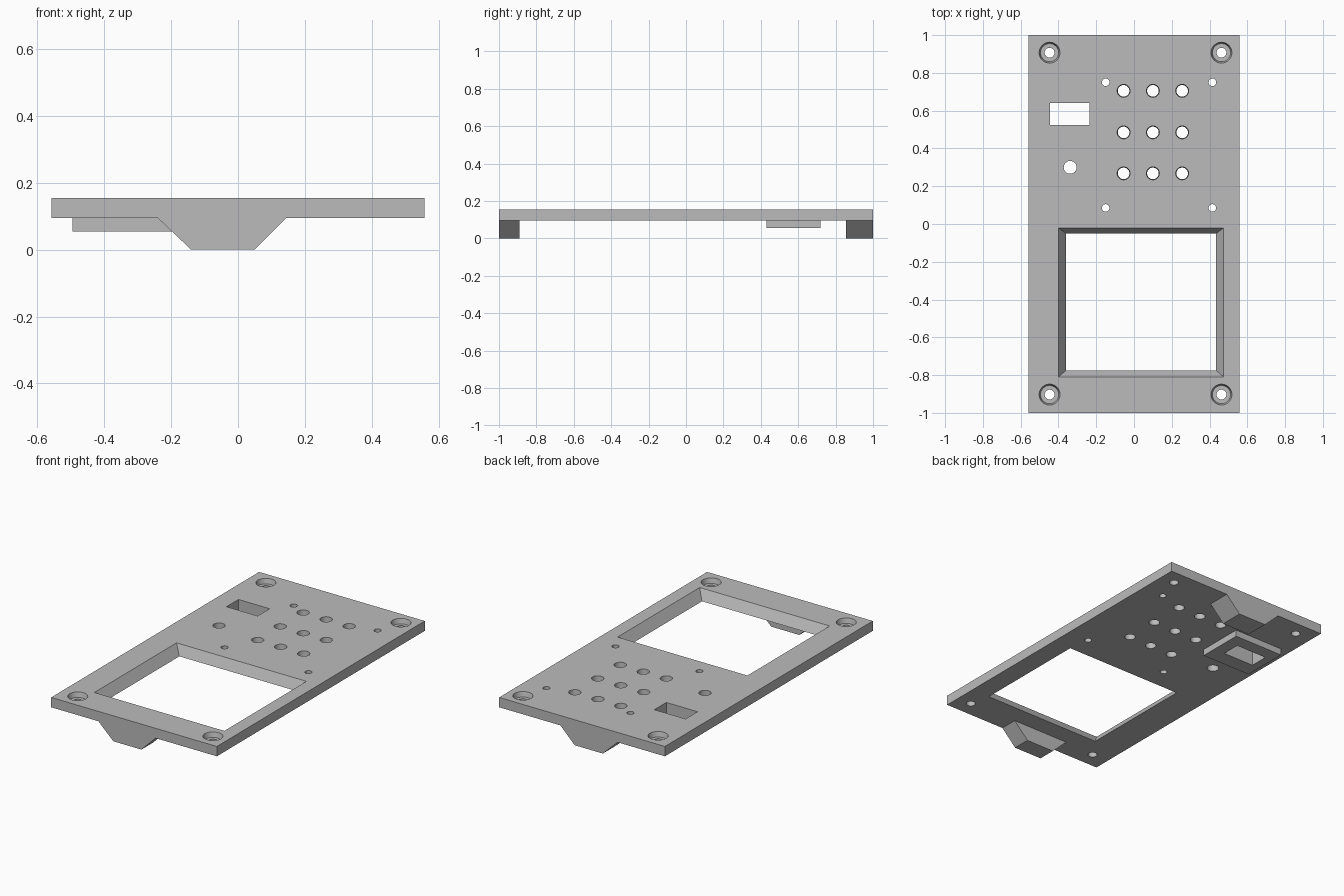
import bpy, bmesh, math

if "Cube" in bpy.data.objects:
    bpy.data.objects.remove(bpy.data.objects["Cube"], do_unlink=True)

TOP, UNDER = 0.155, 0.095

grey = bpy.data.materials.new("plain grey")
grey.use_nodes = True
grey.diffuse_color = (0.5, 0.5, 0.5, 1)
grey.node_tree.nodes["Principled BSDF"].inputs["Base Color"].default_value = (0.5, 0.5, 0.5, 1)


def loft(bm, first, last):
    """Closed solid between two matching loops of points."""
    a = [bm.verts.new(p) for p in first]
    b = [bm.verts.new(p) for p in last]
    bm.faces.new(a)
    bm.faces.new(b)
    for i in range(len(a)):
        j = (i + 1) % len(a)
        bm.faces.new((a[i], a[j], b[j], b[i]))


def rect(x0, x1, y0, y1, z):
    return [(x0, y0, z), (x1, y0, z), (x1, y1, z), (x0, y1, z)]


def box(bm, x0, x1, y0, y1, z0, z1):
    loft(bm, rect(x0, x1, y0, y1, z0), rect(x0, x1, y0, y1, z1))


def ring(x, y, r, z, n=32):
    return [(x + r * math.cos(math.tau * i / n), y + r * math.sin(math.tau * i / n), z)
            for i in range(n)]


def hole(bm, x, y, r_low, r_high, z0=0.05, z1=0.2):
    loft(bm, ring(x, y, r_low, z0), ring(x, y, r_high, z1))


def make(name, bm):
    bmesh.ops.recalc_face_normals(bm, faces=bm.faces)
    mesh = bpy.data.meshes.new(name)
    bm.to_mesh(mesh)
    bm.free()
    mesh.materials.append(grey)
    obj = bpy.data.objects.new(name, mesh)
    bpy.context.collection.objects.link(obj)
    return obj


def combine(target, bm, operation):
    """Apply a boolean with a temporary helper solid."""
    helper = make("helper", bm)
    helper.hide_render = True
    mod = target.modifiers.new("boolean", "BOOLEAN")
    mod.operation, mod.solver, mod.object = operation, "EXACT", helper
    bpy.context.view_layer.objects.active = target
    bpy.ops.object.modifier_apply(modifier=mod.name)
    bpy.data.objects.remove(helper, do_unlink=True)


# Main plate
bm = bmesh.new()
box(bm, -0.558, 0.558, -1, 1, UNDER, TOP)
plate = make("face_plate", bm)

# Tapered feet under the front and back edges
for y0, y1 in ((-1, -0.89), (0.855, 1)):
    bm = bmesh.new()
    profile = [(-0.24, UNDER), (-0.14, 0), (0.05, 0), (0.145, UNDER)]
    loft(bm, [(x, y0, z) for x, z in profile], [(x, y1, z) for x, z in profile])
    combine(plate, bm, "UNION")

# Raised block around the slot
bm = bmesh.new()
box(bm, -0.495, -0.16, 0.43, 0.72, 0.055, UNDER)
combine(plate, bm, "UNION")

# Screen window with sloped walls, and the slot
bm = bmesh.new()
h = TOP - UNDER
low, high = (-0.36, 0.435, -0.775, -0.05), (-0.40, 0.475, -0.81, -0.02)
under = [a - (b - a) * 0.5 for a, b in zip(low, high)]
over = [b + (b - a) * 0.5 for a, b in zip(low, high)]
loft(bm, rect(*under, UNDER - h / 2), rect(*over, TOP + h / 2))
box(bm, -0.445, -0.235, 0.525, 0.64, 0, 0.2)

# Nine button holes, one round opening and four small pin holes
for x in (-0.055, 0.10, 0.255):
    for y in (0.268, 0.485, 0.705):
        hole(bm, x, y, 0.028, 0.037)
hole(bm, -0.338, 0.30, 0.034, 0.034)
for x in (-0.15, 0.415):
    for y in (0.085, 0.75):
        hole(bm, x, y, 0.02, 0.02)

# Corner screw holes
corners = [(x, y) for x in (-0.447, 0.463) for y in (-0.903, 0.907)]
for x, y in corners:
    hole(bm, x, y, 0.026, 0.026)
combine(plate, bm, "DIFFERENCE")

# Counterbores for the screw heads
bm = bmesh.new()
for x, y in corners:
    hole(bm, x, y, 0.048, 0.058, TOP - 0.03, TOP + 0.01)
combine(plate, bm, "DIFFERENCE")

bpy.ops.object.select_all(action="DESELECT")
plate.select_set(True)
bpy.context.view_layer.objects.active = plate
bpy.ops.object.shade_smooth_by_angle(angle=math.radians(30))
